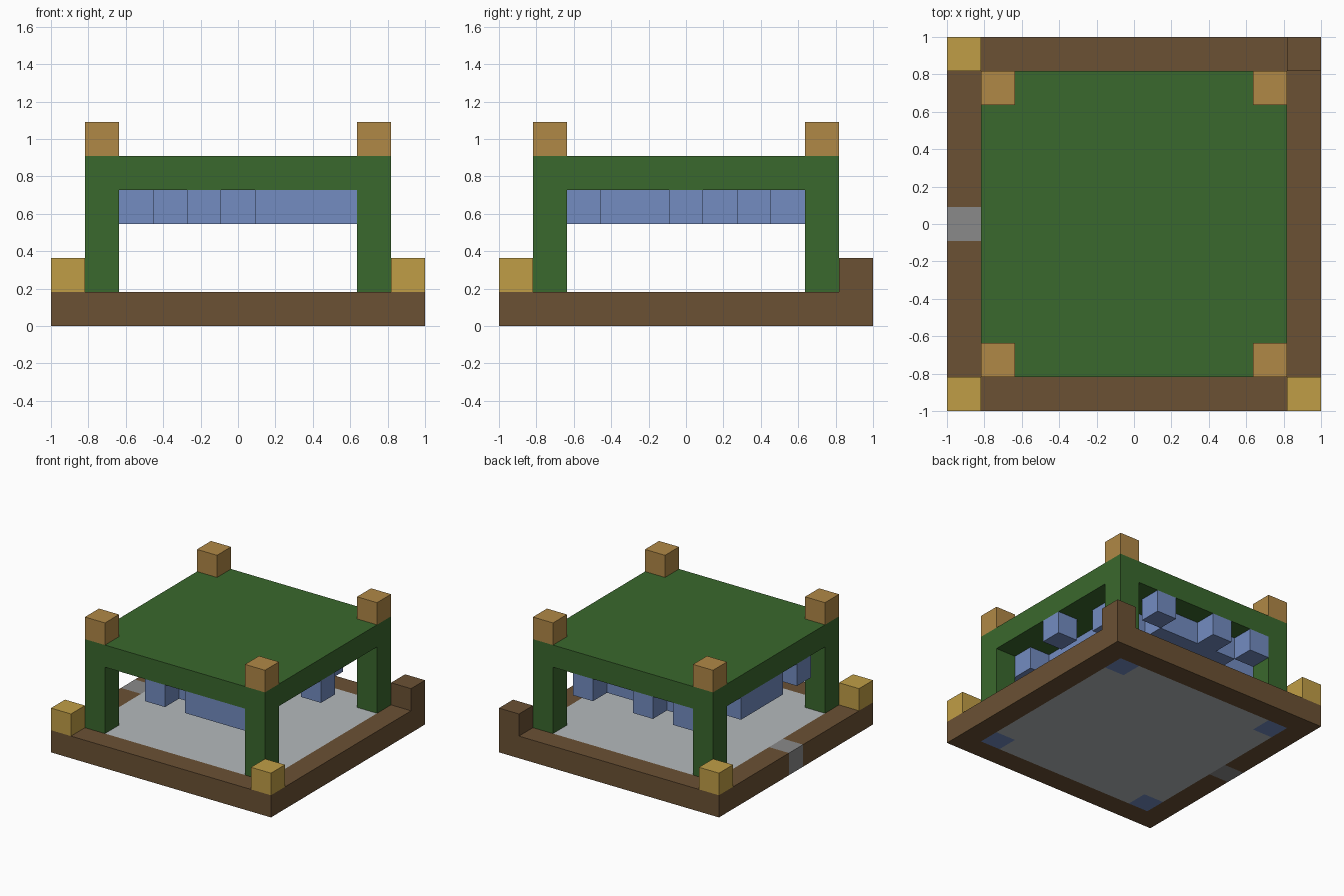
import bpy
import bmesh
from mathutils import Vector

cube = bpy.data.objects.get("Cube")
if cube:
    bpy.data.objects.remove(cube)

CELL = 2 / 11  # the model sits on an 11 x 11 block grid


def material(name, *rgb):
    linear = [((c / 255 + 0.055) / 1.055) ** 2.4 for c in rgb] + [1]
    mat = bpy.data.materials.new(name)
    mat.use_nodes = True
    mat.diffuse_color = linear
    mat.node_tree.nodes["Principled BSDF"].inputs["Base Color"].default_value = linear
    return mat


brown = material("brown wood", 107, 81, 52)
green = material("leaf green", 58, 104, 45)
tan = material("tan wood", 176, 136, 70)
gold = material("gold", 192, 158, 70)
grey = material("mid grey", 138, 138, 138)
blue = material("soft blue", 115, 140, 193)
pale = material("pale grey", 180, 185, 188)


def block_range(xs, ys, zs):
    """All grid cells between inclusive limits."""
    return {(x, y, z) for x in range(xs[0], xs[1] + 1)
            for y in range(ys[0], ys[1] + 1)
            for z in range(zs[0], zs[1] + 1)}


def build(name, cells, mat):
    """Outer skin of a set of grid cells, merged into clean flat faces."""
    bm = bmesh.new()
    for cell in cells:
        centre = Vector(cell) + Vector((0, 0, 0.5))
        for axis in range(3):
            for sign in (-1, 1):
                n = Vector((0, 0, 0))
                n[axis] = sign
                if tuple(int(a + b) for a, b in zip(cell, n)) in cells:
                    continue
                u = Vector((n.y, n.z, n.x))
                v = n.cross(u)
                corners = (-u - v, u - v, u + v, v - u)
                bm.faces.new([bm.verts.new((centre + (n + c) / 2) * CELL) for c in corners])
    bmesh.ops.remove_doubles(bm, verts=bm.verts, dist=0.001)
    bmesh.ops.dissolve_limit(bm, angle_limit=0.01, verts=bm.verts, edges=bm.edges)
    mesh = bpy.data.meshes.new(name)
    bm.to_mesh(mesh)
    bm.free()
    mesh.materials.append(mat)
    obj = bpy.data.objects.new(name, mesh)
    bpy.context.collection.objects.link(obj)
    return obj


# Base: wooden rim with one stone block, and a pale floor inside it
inner = block_range((-4, 4), (-4, 4), (0, 0))
step = {(-5, 0, 0)}
build("base_rim", block_range((-5, 5), (-5, 5), (0, 0)) - inner - step, brown)
build("rim_stone", step, grey)
footings = {(x, y, 0) for x in (-4, 4) for y in (-4, 4)}
build("floor", inner - footings, pale)

# Corner footings, posts and finials
for side, x in (("right", -4), ("left", 4)):
    for end, y in (("front", -4), ("back", 4)):
        label = end + "_" + side
        build(label + "_footing", {(x, y, 0)}, blue)
        build(label + "_post", block_range((x, x), (y, y), (1, 3)), green)
        build(label + "_finial", {(x, y, 5)}, tan)

# Blocks on the rim corners
build("front_right_rim_block", {(-5, -5, 1)}, gold)
build("front_left_rim_block", {(5, -5, 1)}, gold)
build("back_right_rim_block", {(-5, 5, 1)}, gold)
build("back_left_rim_block", {(5, 5, 1)}, brown)

# Roof slab
build("roof", block_range((-4, 4), (-4, 4), (4, 4)), green)

# Ragged clump hanging under the roof
clump = block_range((-2, 2), (-2, 2), (3, 3))
clump |= block_range((-2, 1), (3, 3), (3, 3))      # back row
clump |= block_range((0, 3), (-3, -3), (3, 3))     # front row
clump |= block_range((1, 3), (-4, -4), (3, 3))     # front edge
clump |= block_range((-4, -4), (0, 2), (3, 3))     # right edge
clump |= block_range((-3, -3), (-1, 2), (3, 3))
strays = ((-1, -4), (4, 0), (3, 2), (2, 4), (-1, 4), (-3, 4), (-4, -2))
clump |= {(x, y, 3) for x, y in strays}
build("hanging_clump", clump, blue)
